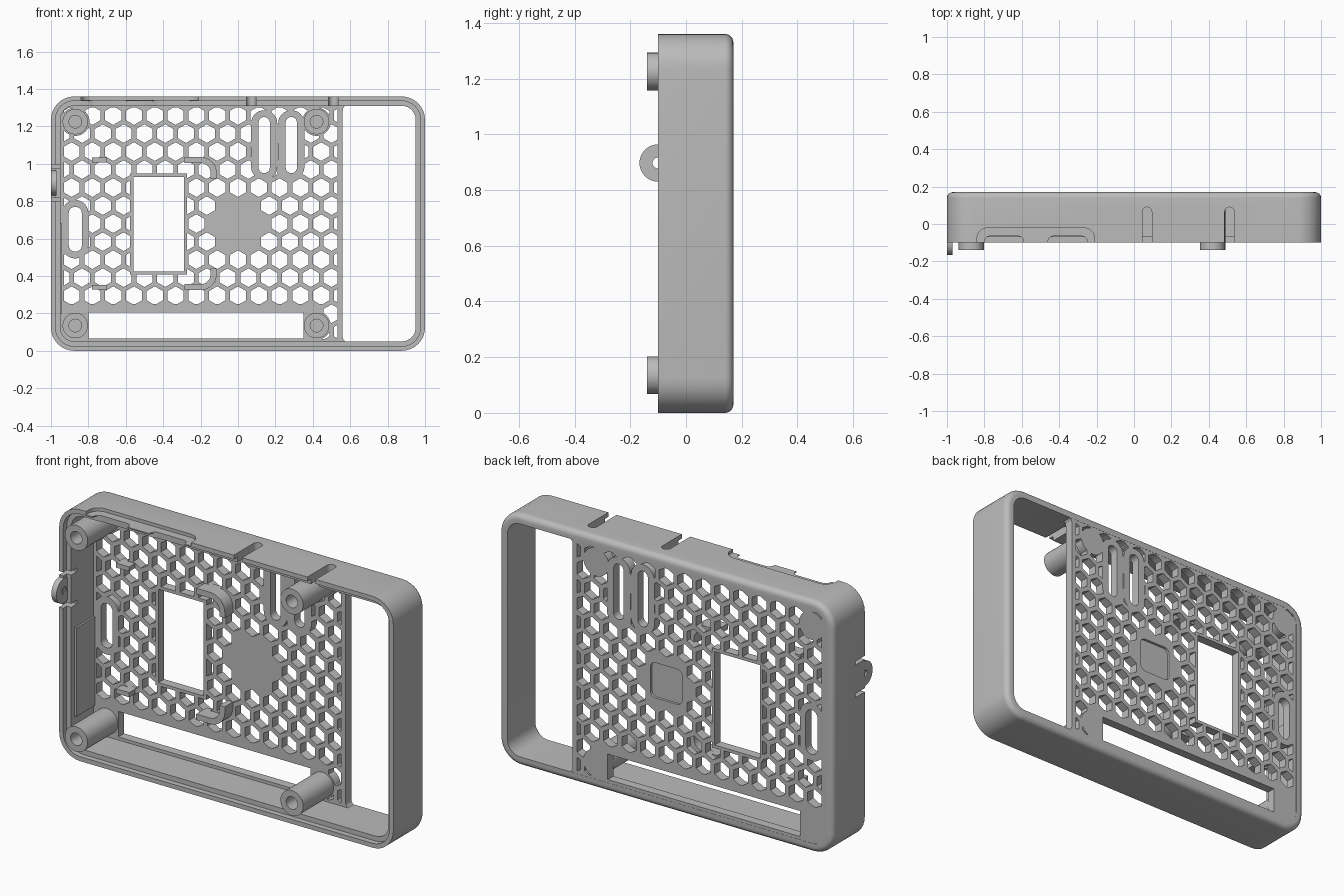
import bpy, bmesh, math
from mathutils import Vector

if "Cube" in bpy.data.objects:
    bpy.data.objects.remove(bpy.data.objects["Cube"], do_unlink=True)

grey = bpy.data.materials.new("plain_grey")
grey.use_nodes = True
colour = (0.5, 0.5, 0.5, 1)
grey.diffuse_color = colour
for node in grey.node_tree.nodes:
    if node.type == 'BSDF_PRINCIPLED':
        node.inputs["Base Color"].default_value = colour

H, BACK, RIM = 1.36, 0.17, -0.10
PANEL = 0.12          # inner face of the back panel
MID = H / 2


# ---- helpers ----
def finish(name, bm):
    bmesh.ops.remove_doubles(bm, verts=bm.verts, dist=1e-5)
    bmesh.ops.recalc_face_normals(bm, faces=bm.faces)
    mesh = bpy.data.meshes.new(name)
    bm.to_mesh(mesh)
    bm.free()
    mesh.materials.append(grey)
    ob = bpy.data.objects.new(name, mesh)
    bpy.context.collection.objects.link(ob)
    return ob


def rounded(x0, x1, z0, z1, r, n=8):
    pts = []
    corners = ((x1 - r, z1 - r), (x0 + r, z1 - r), (x0 + r, z0 + r), (x1 - r, z0 + r))
    for q, (cx, cz) in enumerate(corners):
        for i in range(n + 1):
            a = math.pi / 2 * (q + i / n)
            pts.append((cx + r * math.cos(a), cz + r * math.sin(a)))
    return pts


def rect(x0, x1, z0, z1):
    return [(x0, z0), (x1, z0), (x1, z1), (x0, z1)]


def circle(cx, cz, r, n=32, turn=0.0):
    return [(cx + r * math.cos(turn + math.tau * i / n),
             cz + r * math.sin(turn + math.tau * i / n)) for i in range(n)]


def place(u, v, t, axis):
    return {'x': (t, u, v), 'y': (u, t, v), 'z': (u, v, t)}[axis]


def prism(name, polygons, lo, hi, axis='y'):
    bm = bmesh.new()
    for pts in polygons:
        a = [bm.verts.new(place(u, v, lo, axis)) for u, v in pts]
        b = [bm.verts.new(place(u, v, hi, axis)) for u, v in pts]
        bm.faces.new(a)
        bm.faces.new(b[::-1])
        for i in range(len(pts)):
            j = (i + 1) % len(pts)
            bm.faces.new((a[i], b[i], b[j], a[j]))
    return finish(name, bm)


def boolean(target, cutter, operation='DIFFERENCE'):
    mod = target.modifiers.new("cut", 'BOOLEAN')
    mod.operation, mod.solver, mod.object = operation, 'EXACT', cutter
    bpy.context.view_layer.objects.active = target
    bpy.ops.object.modifier_apply(modifier=mod.name)
    bpy.data.objects.remove(cutter, do_unlink=True)


def cut(target, pts, lo, hi, axis='y'):
    boolean(target, prism("cutter", [pts], lo, hi, axis))


def ribbon(path, width):
    path = [Vector(p) for p in path]
    left, right = [], []
    for i, p in enumerate(path):
        d = (path[min(i + 1, len(path) - 1)] - path[max(i - 1, 0)]).normalized()
        side = Vector((-d.y, d.x)) * width / 2
        left.append(tuple(p + side))
        right.append(tuple(p - side))
    return left + right[::-1]


parts = []

# ---- outer shell: closed loft with rounded back edge and stepped front lip ----
fillet = 0.03
sections = [(RIM, 0)]
for i in range(7):
    a = math.pi / 2 * i / 6
    sections.append((BACK - fillet + fillet * math.sin(a), fillet * (1 - math.cos(a))))
sections += [(BACK, 0.05), (RIM + 0.03, 0.05), (RIM + 0.03, 0.024), (RIM, 0.024)]
bm = bmesh.new()
loops = [[bm.verts.new((x, y, z)) for x, z in
          rounded(-1 + s, 1 - s, s, H - s, 0.125 - s)] for y, s in sections]
for k, loop in enumerate(loops):
    nxt = loops[(k + 1) % len(loops)]
    for i in range(len(loop)):
        j = (i + 1) % len(loop)
        bm.faces.new((loop[i], loop[j], nxt[j], nxt[i]))
shell = finish("case_shell", bm)
parts.append(shell)

# top wall: two long slots, a shallow pocket and two port openings
for x in (0.07, 0.51):
    cut(shell, rounded(x - 0.025, x + 0.025, -0.3, 0.09, 0.025), 1.25, 1.5, 'z')
cut(shell, rounded(-0.84, -0.21, -0.3, -0.02, 0.06), 1.342, 1.5, 'z')
for x in (-0.695, -0.355):
    cut(shell, rounded(x - 0.105, x + 0.105, -0.3, -0.065, 0.03), 1.25, 1.5, 'z')
# side wall: slits either side of the clip
for z in (0.81, 0.985):
    cut(shell, rect(-0.3, -0.02, z - 0.01, z + 0.01), -1.1, -0.9, 'x')

# ---- back panel with honeycomb ----
posts = [(x, z) for x in (-0.87, 0.42) for z in (0.135, 1.225)]
slots = [(-0.87, 0.53, 0.77, 0.035), (0.14, 0.95, 1.25, 0.03), (0.285, 0.95, 1.25, 0.03)]
window = (-0.56, -0.29, 0.425, 0.93)

panel = prism("back_panel", [rounded(-0.96, 0.75, 0.04, H - 0.04, 0.085)], PANEL, BACK - 0.001)
pitch, row = 0.1112, 0.0963
cells = []
for j in range(-7, 8):
    for i in range(-10, 7):
        x, z = (i + 0.5 * (j % 2)) * pitch, j * row
        if math.hypot(x, z) > pitch * 1.2 and -1 < x < 0.6:
            cells.append(circle(x, MID + z, 0.05, 6, math.pi / 6))
honeycomb = prism("honeycomb_cutter", cells, 0.05, 0.25)
boolean(honeycomb, prism("region", [rect(-0.93, 0.533, 0.062, 1.302)], 0, 0.3), 'INTERSECT')
# solid areas kept around the features
solids = [rect(-1.2, 0.45, -0.1, 0.25), rect(-0.577, -0.273, 0.408, 0.947)]
solids += [circle(x, z, 0.076) for x, z in posts]
solids += [rounded(x - 0.07, x + 0.07, a - 0.036, b + 0.036, 0.069) for x, a, b, r in slots]
for pts in solids:
    cut(honeycomb, pts, 0, 0.3)
boolean(panel, honeycomb)

# openings through the panel
openings = [rect(*window), rect(-0.80, 0.35, 0.067, 0.205),
            rounded(0.56, 1.2, 0.045, H - 0.045, 0.03)]
openings += [rounded(x - r, x + r, a, b, r * 0.99) for x, a, b, r in slots]
for pts in openings:
    cut(panel, pts, 0, 0.3)
# shallow badge recess on the back
cut(panel, rounded(-0.095, 0.095, MID - 0.095, MID + 0.095, 0.03), BACK - 0.015, 0.3)
parts.append(panel)

# ---- screw posts with blind holes ----
for n, (x, z) in enumerate(posts):
    post = prism("screw_post_%d" % (n + 1), [circle(x, z, 0.068)], -0.14, BACK - 0.02)
    cut(post, circle(x, z, 0.034), -0.3, 0.06)
    parts.append(post)

# ---- retaining hooks inside, mirrored about mid height ----
arc = [(-0.2 + 0.07 * math.sin(a), 0.95 + 0.07 * math.cos(a))
       for a in [math.pi / 2 * i / 8 for i in range(9)]]
hook = [(-0.285, 1.02)] + arc + [(-0.13, 0.92)]
tab = [(-0.78, 1.02), (-0.70, 1.02)]
for label, path, width, front in (("hook", hook, 0.032, 0.05), ("tab", tab, 0.025, 0.07)):
    for place_name, flip in (("upper", False), ("lower", True)):
        pts = [(x, H - z if flip else z) for x, z in path]
        parts.append(prism(place_name + "_" + label, [ribbon(pts, width)], front, PANEL + 0.02))

# ---- side clip ring and inner side rib ----
clip = prism("side_clip", [circle(-0.10, 0.897, 0.067)], -1.0, -0.97, 'x')
cut(clip, circle(-0.10, 0.897, 0.02), -1.1, -0.9, 'x')
parts.append(clip)
parts.append(prism("side_rib", [rect(-0.04, PANEL + 0.01, 0.2, 0.68)], -0.96, -0.94, 'x'))

# ---- shading ----
for ob in parts:
    bpy.ops.object.select_all(action='DESELECT')
    ob.select_set(True)
    bpy.context.view_layer.objects.active = ob
    bpy.ops.object.shade_smooth_by_angle(angle=math.radians(30))
